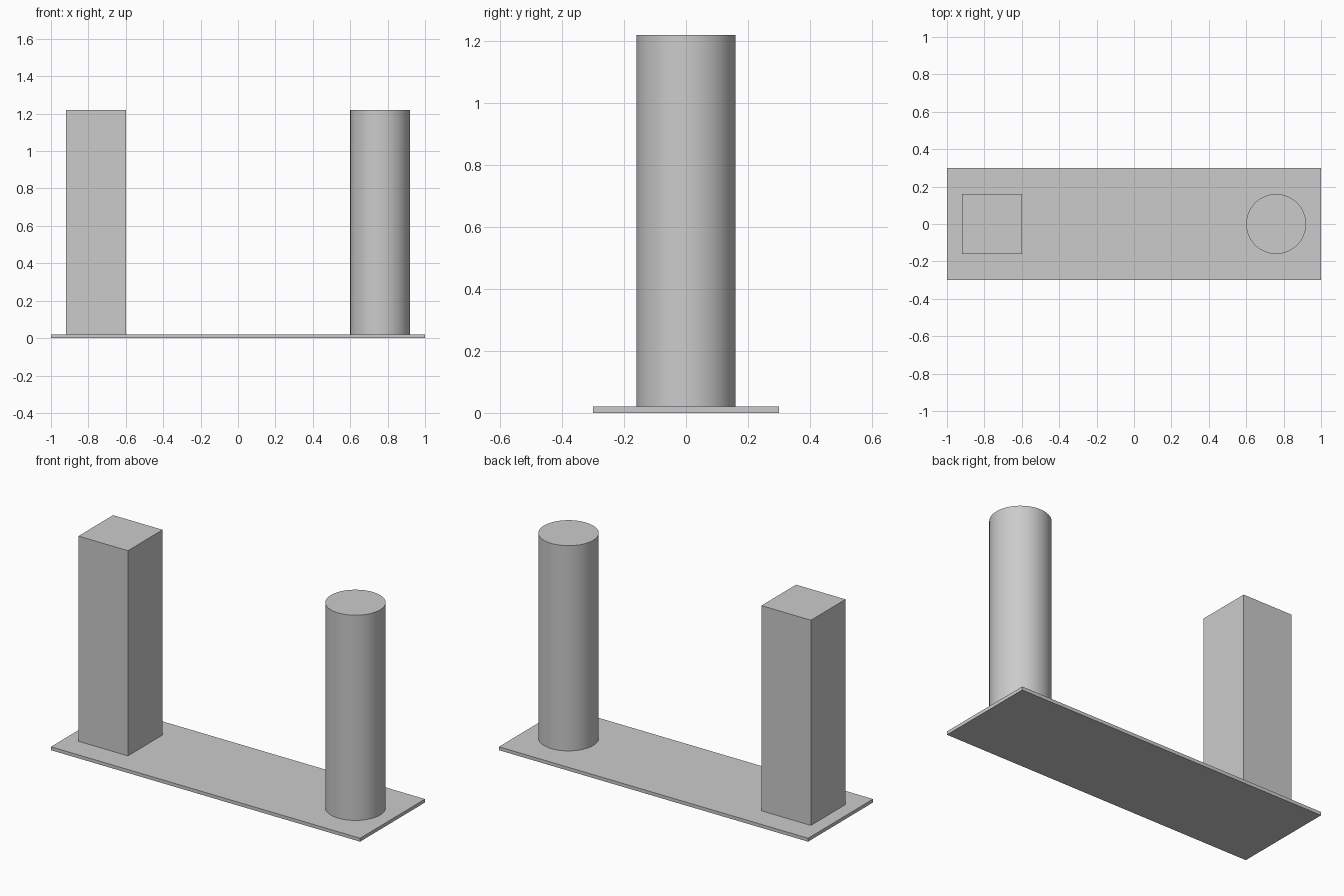
import bpy
import math

default_cube = bpy.data.objects.get("Cube")
if default_cube:
    bpy.data.objects.remove(default_cube, do_unlink=True)

# Single plain grey
grey = bpy.data.materials.new("light_grey")
grey.use_nodes = True
colour = (0.6, 0.6, 0.6, 1.0)
grey.diffuse_color = colour
grey.node_tree.nodes["Principled BSDF"].inputs["Base Color"].default_value = colour

BASE_THICKNESS = 0.02
POST_HEIGHT = 1.2
POST_WIDTH = 0.32
POST_X = 0.76
POST_Z = BASE_THICKNESS + POST_HEIGHT / 2


def finish(name):
    obj = bpy.context.object
    obj.name = obj.data.name = name
    obj.data.materials.append(grey)
    return obj


def box(name, location, size):
    bpy.ops.mesh.primitive_cube_add(size=1, location=location)
    obj = finish(name)
    obj.scale = size
    bpy.ops.object.transform_apply(location=False, rotation=False, scale=True)
    return obj


# Thin rectangular base
box("base_plate", (0, 0, BASE_THICKNESS / 2), (2, 0.6, BASE_THICKNESS))

# Square post on the right
box("square_post", (-POST_X, 0, POST_Z), (POST_WIDTH, POST_WIDTH, POST_HEIGHT))

# Round post on the left
bpy.ops.mesh.primitive_cylinder_add(
    vertices=64, radius=POST_WIDTH / 2, depth=POST_HEIGHT, location=(POST_X, 0, POST_Z))
finish("round_post")
bpy.ops.object.shade_smooth_by_angle(angle=math.radians(30))
